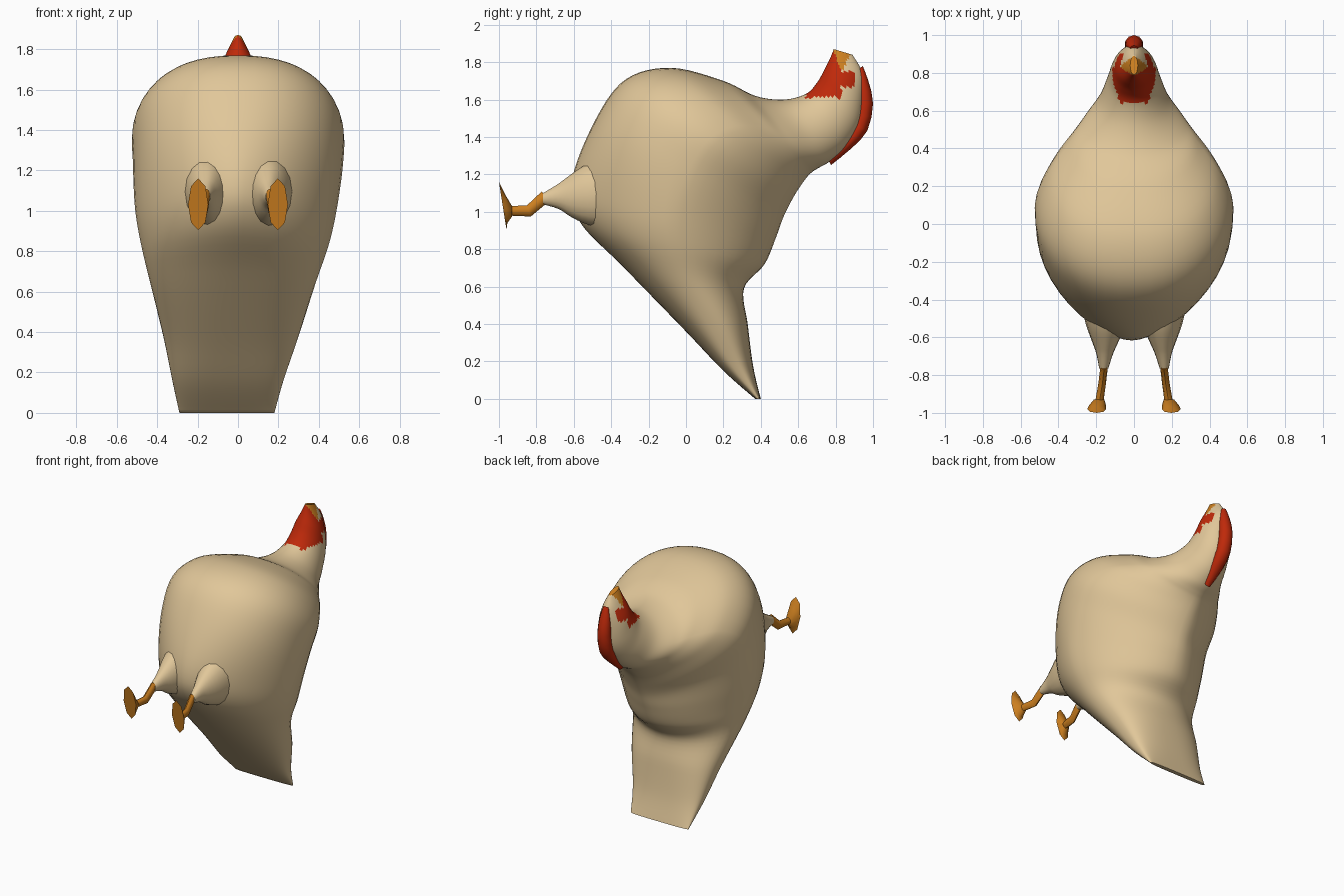
import bpy
import bmesh
import math
from mathutils import Vector

if "Cube" in bpy.data.objects:
    bpy.data.objects.remove(bpy.data.objects["Cube"])


def make_material(name, rgb):
    mat = bpy.data.materials.new(name)
    mat.use_nodes = True
    color = (*rgb, 1.0)
    mat.diffuse_color = color
    mat.node_tree.nodes["Principled BSDF"].inputs["Base Color"].default_value = color
    return mat


cream = make_material("cream feathers", (0.75, 0.57, 0.32))
red = make_material("red comb", (0.52, 0.022, 0.003))
orange = make_material("orange beak and legs", (0.60, 0.21, 0.014))


def refine(rows, steps):
    """Catmull-Rom interpolation between section rows."""
    rows = [Vector(r) for r in rows]
    result = []
    for i in range(len(rows) - 1):
        before, a = rows[max(i - 1, 0)], rows[i]
        b, after = rows[i + 1], rows[min(i + 2, len(rows) - 1)]
        for s in range(steps):
            t = s / steps
            curve = 2 * a + (b - before) * t
            curve += (2 * before - 5 * a + 4 * b - after) * t ** 2
            curve += (3 * a - before - 3 * b + after) * t ** 3
            result.append(curve / 2)
    return result + [rows[-1]]


def power(value, exponent):
    return math.copysign(abs(value) ** exponent, value)


def loft(name, rows, materials, sides=12, steps=1, paint=None):
    """Skin rounded sections; a row is start y, z, end y, z, half width, centre x,
    then the roundness of the start half and of the end half."""
    bm = bmesh.new()
    rings = []
    for y0, z0, y1, z1, width, center, round0, round1 in refine(rows, steps):
        ring = []
        for k in range(sides):
            angle = math.tau * k / sides
            exp = 2 / (round1 if math.cos(angle) > 0 else round0)
            mix = (1 + power(math.cos(angle), exp)) / 2
            x = center + width * power(math.sin(angle), exp)
            ring.append(bm.verts.new((x, y0 + (y1 - y0) * mix, z0 + (z1 - z0) * mix)))
        rings.append(ring)
    for a, b in zip(rings, rings[1:]):
        for k in range(sides):
            n = (k + 1) % sides
            bm.faces.new((a[k], a[n], b[n], b[k]))
    bm.faces.new(rings[0])
    bm.faces.new(rings[-1])
    bmesh.ops.recalc_face_normals(bm, faces=bm.faces)
    for face in bm.faces:
        if paint:
            face.material_index = paint(face.calc_center_median())
    mesh = bpy.data.meshes.new(name)
    bm.to_mesh(mesh)
    bm.free()
    for mat in materials:
        mesh.materials.append(mat)
    obj = bpy.data.objects.new(name, mesh)
    bpy.context.collection.objects.link(obj)
    bpy.ops.object.select_all(action="DESELECT")
    obj.select_set(True)
    bpy.context.view_layer.objects.active = obj
    bpy.ops.object.shade_smooth_by_angle(angle=math.radians(50))


def oval(rows):
    return [(*row, 2, 2) for row in rows]


def paint_head(p):
    """Beak wedge, red face and wattles, otherwise feathers."""
    if p.y < 0.64 or p.z < 1.61:
        return 0
    beak_front = 0.825 - (p.z - 1.77) * 0.4
    if p.z > 1.76 + 2.2 * max(p.y - 0.84, 0) and beak_front < p.y < 0.89:
        return 2
    cheek = 1.67 < p.z < 1.75 and p.y < 0.905
    return 1 if cheek or p.y < 0.83 else 0


# Body: tail fan, belly, back, neck and head in one skin
body_rows = [
    (0.37, 0.00, 0.40, 0.00, 0.235, -0.055, 3, 3),
    (0.20, 0.15, 0.36, 0.17, 0.275, -0.05, 3, 2.6),
    (0.00, 0.36, 0.33, 0.40, 0.335, -0.035, 2.5, 2.3),
    (-0.33, 0.70, 0.31, 0.59, 0.41, -0.025, 2, 2),
    (-0.57, 0.95, 0.42, 0.72, 0.465, -0.015, 1.7, 1.8),
    (-0.61, 1.17, 0.48, 0.86, 0.50, -0.01, 1.7, 1.7),
    (-0.48, 1.50, 0.52, 0.97, 0.52, 0, 2.1, 1.6),
    (-0.32, 1.71, 0.57, 1.07, 0.52, 0, 2.2, 1.6),
    (-0.08, 1.77, 0.62, 1.15, 0.45, 0, 2.3, 1.6),
    (0.20, 1.70, 0.66, 1.20, 0.34, 0, 2.2, 1.7),
    (0.37, 1.62, 0.70, 1.23, 0.27, 0, 2, 1.8),
    (0.52, 1.60, 0.77, 1.27, 0.19, 0, 2, 2),
    (0.64, 1.63, 0.86, 1.35, 0.145, 0, 2, 2),
    (0.70, 1.69, 0.93, 1.47, 0.12, 0, 2, 2),
    (0.74, 1.76, 0.95, 1.61, 0.095, 0, 2, 2),
    (0.77, 1.82, 0.945, 1.74, 0.055, 0, 2, 2),
    (0.79, 1.87, 0.89, 1.84, 0.02, 0, 2, 2),
]
loft("body", body_rows, [cream, red, orange], sides=48, steps=6, paint=paint_head)

# Comb: slim ridge along the back of the head
comb_rows = [
    (0.75, 1.30, 0.775, 1.25, 0.025, 0),
    (0.82, 1.38, 0.885, 1.34, 0.045, 0),
    (0.89, 1.47, 0.97, 1.435, 0.05, 0),
    (0.91, 1.58, 1.00, 1.58, 0.048, 0),
    (0.91, 1.68, 0.975, 1.70, 0.04, 0),
    (0.92, 1.76, 0.945, 1.78, 0.02, 0),
]
loft("comb", oval(comb_rows), [red], sides=10, steps=2)

# Thighs, shanks and feet on both sides
for label, s in (("left", 1), ("right", -1)):
    loft(label + "_thigh", oval([
        (-0.38, 0.90, -0.38, 1.32, 0.14, s * 0.15),
        (-0.52, 0.93, -0.54, 1.25, 0.105, s * 0.15),
        (-0.61, 0.97, -0.635, 1.185, 0.07, s * 0.152),
        (-0.68, 1.015, -0.69, 1.145, 0.045, s * 0.155),
        (-0.765, 1.04, -0.765, 1.10, 0.024, s * 0.16),
    ]), [cream], sides=16, steps=3)
    loft(label + "_shank", oval([
        (-0.74, 1.05, -0.77, 1.11, 0.02, s * 0.158),
        (-0.83, 0.975, -0.85, 1.035, 0.02, s * 0.168),
        (-0.95, 0.98, -0.95, 1.03, 0.022, s * 0.185),
    ]), [orange], sides=8)
    loft(label + "_foot", oval([
        (-0.93, 0.975, -0.93, 1.03, 0.028, s * 0.185),
        (-0.955, 0.94, -0.965, 1.09, 0.045, s * 0.193),
        (-0.96, 0.905, -1.0, 1.16, 0.05, s * 0.197),
    ]), [orange], sides=8)
